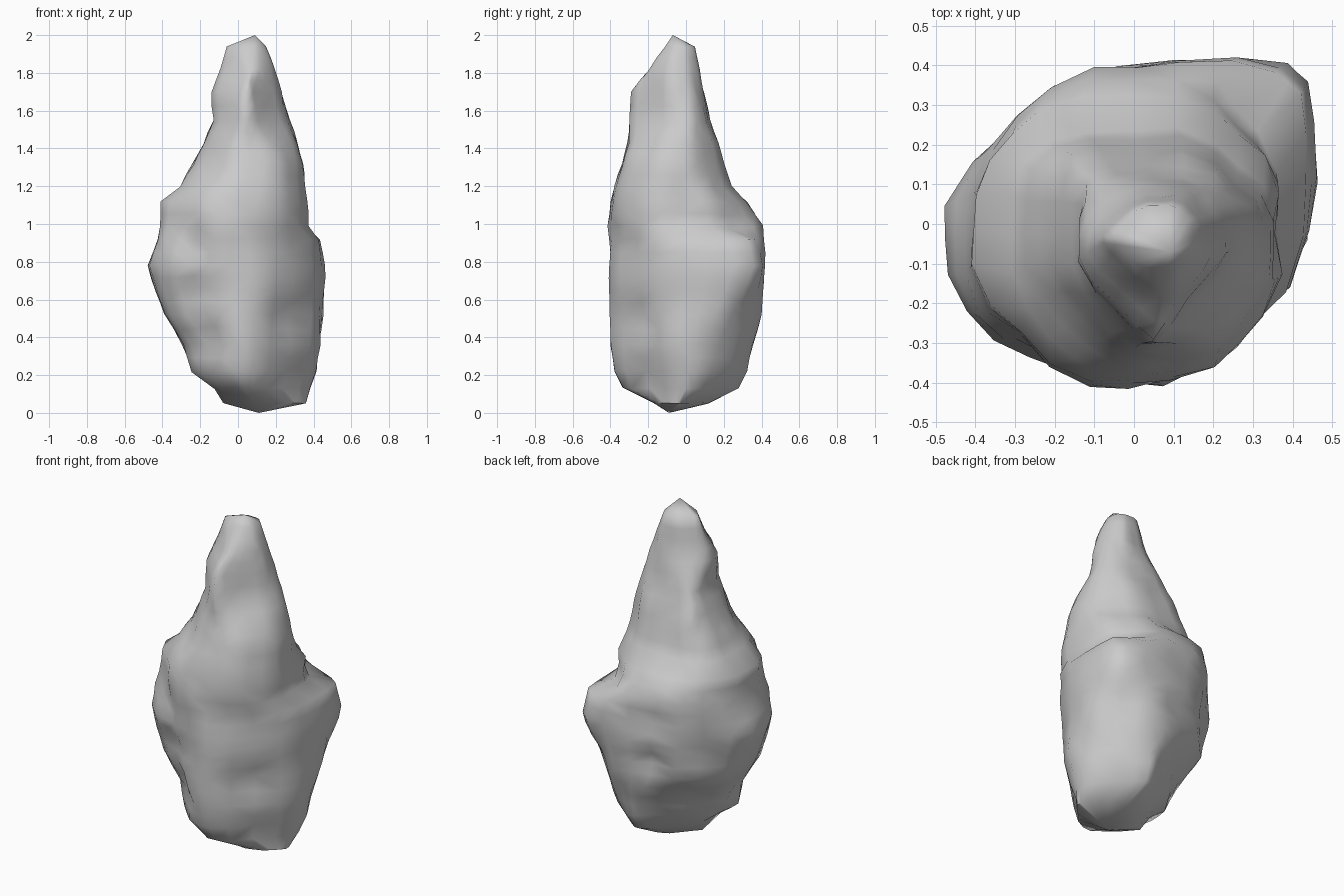
import bpy, bmesh, math
from mathutils import Vector, noise

if "Cube" in bpy.data.objects:
    bpy.data.objects.remove(bpy.data.objects["Cube"])

stone = bpy.data.materials.new("stone_grey")
stone.use_nodes = True
grey = (0.6, 0.6, 0.6, 1)
stone.diffuse_color = grey
stone.node_tree.nodes["Principled BSDF"].inputs["Base Color"].default_value = grey

# Cross-sections in hundredths: height, then reach in eight compass directions
# counter-clockwise from the +x side
SECTIONS = [
    (5, 36, 24, 12, 3, 8, 9, 17, 30),
    (13, 38, 31, 28, 12, 12, 23, 34, 31),
    (22, 42, 36, 33, 18, 24, 30, 38, 34),
    (36, 44, 41, 36, 24, 30, 32, 40, 37),
    (52, 45, 47, 40, 35, 40, 39, 40, 38),
    (78, 45, 56, 42, 40, 47, 46, 41, 39),
    (92, 44, 53, 41, 40, 43, 44, 42, 39),
    (99, 37, 41, 40, 40, 42, 42, 42, 40),
    (112, 37, 36, 33, 38, 41, 40, 40, 40),
    (120, 36, 30, 24, 31, 31, 35, 38, 39),
    (132, 35, 27, 20, 25, 25, 28, 34, 37),
    (143, 33, 25, 17, 21, 19, 24, 31, 32),
    (155, 27, 22, 13, 16, 13, 20, 30, 26),
    (170, 24, 19, 11, 9, 14, 17, 29, 24),
    (182, 20, 15, 8, 5, 9, 11, 20, 21),
    (194, 15, 11, 5, 2, 6, 7, 11, 15),
]

# Hollows between the lobes: position, size, depth
HOLLOWS = [
    ((-0.02, 0.42, 0.6), 0.1, 0.05),
    ((-0.02, 0.42, 0.85), 0.1, 0.04),
    ((0.28, 0.2, 1.0), 0.1, 0.05),
    ((0.3, -0.28, 0.5), 0.1, 0.04),
    ((-0.17, -0.36, 0.42), 0.08, 0.04),
    ((-0.24, -0.4, 0.62), 0.12, 0.07),
    ((-0.24, -0.4, 0.86), 0.12, 0.07),
    ((0.1, -0.4, 0.93), 0.08, 0.03),
    ((0.0, 0.36, 0.25), 0.1, 0.04),
]


def corner(reach, i):
    """Meeting point of two neighbouring sides of a cross-section."""
    a, b = reach[i % 8], reach[(i + 1) % 8]
    angle = i * math.pi / 4
    along = (b - a * math.cos(math.pi / 4)) / math.sin(math.pi / 4)
    return Vector((a * math.cos(angle) - along * math.sin(angle),
                   a * math.sin(angle) + along * math.cos(angle)))


def outline(section):
    """Rounded outline, three points on each of the eight sides."""
    z, *reach = [v / 100 for v in section]
    points = []
    for i in range(8):
        start, end = corner(reach, i - 1), corner(reach, i)
        for t in (0.19, 0.5, 0.81):
            points.append(start.lerp(end, t).to_3d() + Vector((0, 0, z)))
    return points


# Fill long gaps between sections with in-between rings
rings = []
outlines = [outline(s) for s in SECTIONS]
for low, high in zip(outlines, outlines[1:]):
    steps = max(1, round((high[0].z - low[0].z) / 0.07))
    for k in range(steps):
        rings.append([a.lerp(b, k / steps) for a, b in zip(low, high)])
rings.append(outlines[-1])

# Skin the rings and close both ends
bm = bmesh.new()
loops = [[bm.verts.new(p) for p in ring] for ring in rings]
for low, high in zip(loops, loops[1:]):
    for i in range(len(low)):
        j = (i + 1) % len(low)
        bm.faces.new((low[i], low[j], high[j], high[i]))
base = bm.verts.new((0.11, -0.09, 0))
peak = bm.verts.new((0.09, -0.07, 2))
for i in range(24):
    j = (i + 1) % 24
    bm.faces.new((base, loops[0][j], loops[0][i]))
    bm.faces.new((peak, loops[-1][i], loops[-1][j]))
bmesh.ops.remove_doubles(bm, verts=bm.verts, dist=0.012)
bm.normal_update()

# Weather the surface: upright lumps plus the hollows
moves = []
for v in bm.verts:
    grain = Vector((v.co.x, v.co.y, v.co.z * 0.55))
    shift = 0.022 * noise.noise(grain * 6) + 0.012 * noise.noise(grain * 12) - 0.004
    shift *= min(1, v.co.z * 4, (2 - v.co.z) * 4)
    for place, size, depth in HOLLOWS:
        away = (v.co - Vector(place)).length / size
        shift -= depth * math.exp(-away * away)
    moves.append((v, v.normal * shift))
for v, move in moves:
    v.co += move
bmesh.ops.triangulate(bm, faces=bm.faces)

mesh = bpy.data.meshes.new("rock_spire")
bm.to_mesh(mesh)
bm.free()
mesh.materials.append(stone)
rock = bpy.data.objects.new("rock_spire", mesh)
bpy.context.collection.objects.link(rock)
bpy.context.view_layer.objects.active = rock
rock.select_set(True)
bpy.ops.object.shade_smooth_by_angle(angle=math.radians(60))
